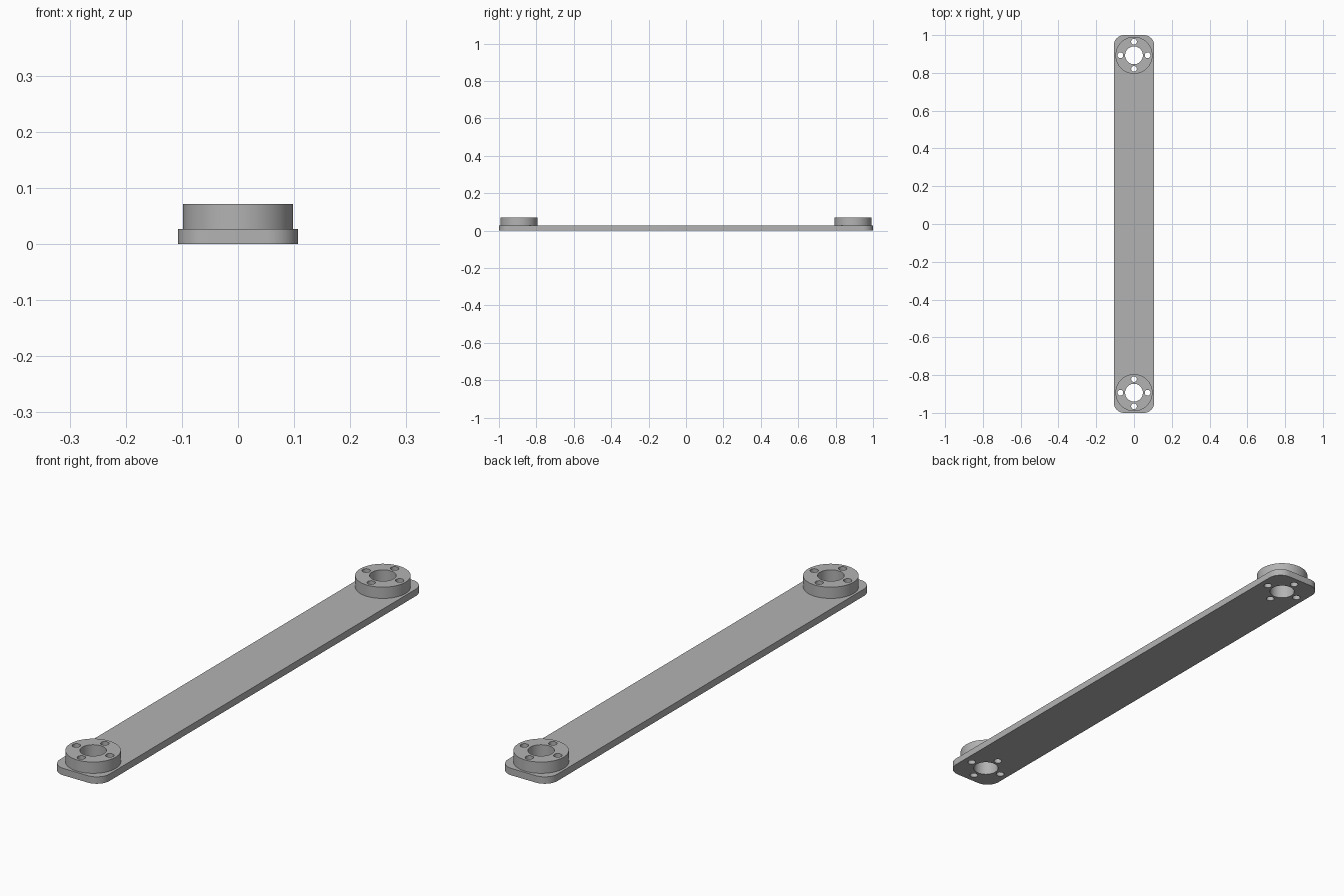
import bpy, bmesh
from math import radians, sin, cos, pi
from mathutils import Matrix

cube = bpy.data.objects.get("Cube")
if cube:
    bpy.data.objects.remove(cube, do_unlink=True)

HALF_W, HALF_L, CORNER = 0.107, 1.0, 0.055
PLATE_TOP, BOSS_TOP = 0.027, 0.071
BOSS_Y, BOSS_R = 0.893, 0.098
BORE_R, SCREW_R, SCREW_PITCH = 0.047, 0.015, 0.072

grey = bpy.data.materials.new("machined grey")
grey.use_nodes = True
colour = (0.45, 0.45, 0.45, 1)
grey.diffuse_color = colour
grey.node_tree.nodes["Principled BSDF"].inputs["Base Color"].default_value = colour


def make_object(name, bm):
    bmesh.ops.recalc_face_normals(bm, faces=bm.faces)
    mesh = bpy.data.meshes.new(name)
    bm.to_mesh(mesh)
    bm.free()
    mesh.materials.append(grey)
    obj = bpy.data.objects.new(name, mesh)
    bpy.context.collection.objects.link(obj)
    return obj


def add_cylinder(bm, x, y, radius, bottom, top, sides):
    bmesh.ops.create_cone(bm, cap_ends=True, segments=sides, radius1=radius,
                          radius2=radius, depth=top - bottom,
                          matrix=Matrix.Translation((x, y, (bottom + top) / 2)))


def boolean(target, other, operation):
    mod = target.modifiers.new(operation.lower(), 'BOOLEAN')
    mod.operation, mod.solver, mod.object = operation, 'EXACT', other
    bpy.context.view_layer.objects.active = target
    bpy.ops.object.modifier_apply(modifier=mod.name)
    bpy.data.objects.remove(other, do_unlink=True)


# Flat bar with rounded corners
bm = bmesh.new()
outline = []
for i, (sx, sy) in enumerate([(1, 1), (-1, 1), (-1, -1), (1, -1)]):
    for step in range(13):
        a = (i + step / 12) * pi / 2
        outline.append(bm.verts.new((sx * (HALF_W - CORNER) + CORNER * cos(a),
                                     sy * (HALF_L - CORNER) + CORNER * sin(a), 0)))
base = bm.faces.new(outline)
extruded = bmesh.ops.extrude_face_region(bm, geom=[base], use_keep_orig=True)["geom"]
bmesh.ops.translate(bm, vec=(0, 0, PLATE_TOP),
                    verts=[v for v in extruded if isinstance(v, bmesh.types.BMVert)])
link_bar = make_object("link_bar", bm)

# Raised round bosses at both ends
bm = bmesh.new()
for end in (-1, 1):
    add_cylinder(bm, 0, end * BOSS_Y, BOSS_R, PLATE_TOP / 2, BOSS_TOP, 96)
boolean(link_bar, make_object("end_bosses", bm), 'UNION')

# Centre bores and four screw holes, all the way through
bm = bmesh.new()
for end in (-1, 1):
    add_cylinder(bm, 0, end * BOSS_Y, BORE_R, -0.1, 0.2, 64)
    for k in range(4):
        a = k * pi / 2
        add_cylinder(bm, SCREW_PITCH * cos(a), end * BOSS_Y + SCREW_PITCH * sin(a),
                     SCREW_R, -0.1, 0.2, 32)
boolean(link_bar, make_object("hole_cutters", bm), 'DIFFERENCE')

# Smooth round walls, crisp rims
bpy.ops.object.select_all(action='DESELECT')
link_bar.select_set(True)
bpy.context.view_layer.objects.active = link_bar
bpy.ops.object.shade_smooth_by_angle(angle=radians(30))
